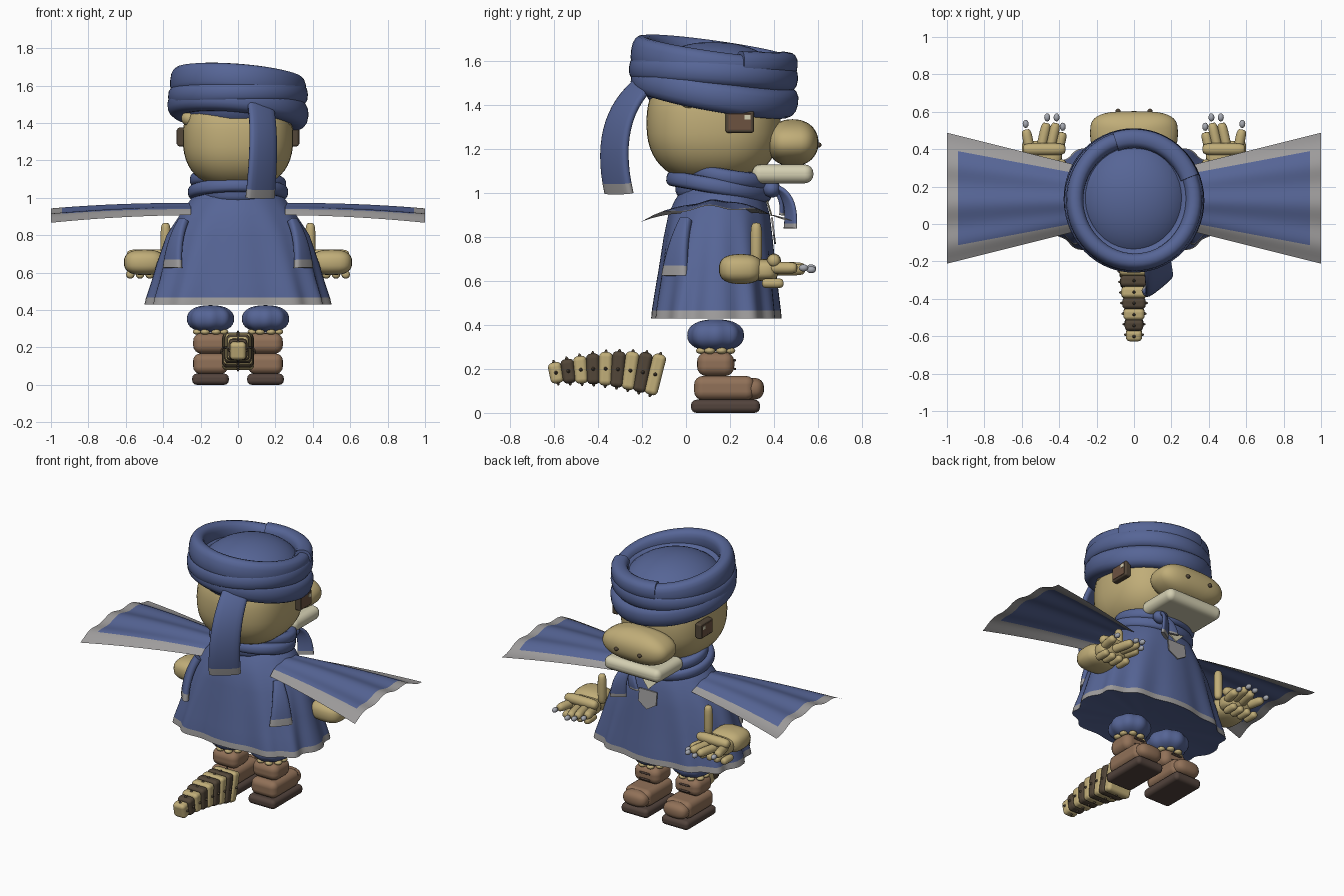
import bpy, bmesh, math
from math import sin, cos, pi
from mathutils import Vector, Matrix, Euler

cube = bpy.data.objects.get("Cube")
if cube:
    bpy.data.objects.remove(cube, do_unlink=True)


def material(name, *rgb):
    lin = [((c / 255 + 0.055) / 1.055) ** 2.4 for c in rgb] + [1]
    m = bpy.data.materials.new(name)
    m.use_nodes = True
    m.diffuse_color = lin
    m.node_tree.nodes["Principled BSDF"].inputs["Base Color"].default_value = lin
    return m


BLUE = material("blue cloth", 86, 101, 150)
TAN = material("tan skin", 192, 173, 120)
BROWN = material("brown leather", 145, 113, 88)
SOLE = material("dark sole", 82, 67, 60)
GREY = material("grey trim", 158, 156, 156)
CREAM = material("cream jaw", 212, 207, 178)
STRIPE = material("dark stripe", 82, 70, 56)
EYE = material("eye brown", 108, 82, 64)
METAL = material("claw metal", 165, 168, 176)


def finish(name, bm, mats, angle=50):
    bmesh.ops.recalc_face_normals(bm, faces=bm.faces)
    me = bpy.data.meshes.new(name)
    bm.to_mesh(me)
    bm.free()
    ob = bpy.data.objects.new(name, me)
    bpy.context.collection.objects.link(ob)
    for m in mats:
        me.materials.append(m)
    bpy.ops.object.select_all(action='DESELECT')
    ob.select_set(True)
    bpy.context.view_layer.objects.active = ob
    bpy.ops.object.shade_smooth_by_angle(angle=math.radians(angle))
    return ob


def surface(name, f, nu, nv, mats, wrap=True, cap=False, rule=None):
    """Grid of f(u, v); v closes on itself when wrap is set."""
    bm = bmesh.new()
    cols = nv if wrap else nv + 1
    rows = [[bm.verts.new(f(i / nu, j / nv)) for j in range(cols)] for i in range(nu + 1)]
    for i in range(nu):
        for j in range(nv):
            k = (j + 1) % cols
            face = bm.faces.new((rows[i][j], rows[i][k], rows[i + 1][k], rows[i + 1][j]))
            if rule:
                face.material_index = rule((i + 0.5) / nu, (j + 0.5) / nv)
    if cap:
        bm.faces.new(rows[0])
        bm.faces.new(rows[-1]).material_index = len(mats) - 1
    bmesh.ops.remove_doubles(bm, verts=bm.verts, dist=1e-5)
    return finish(name, bm, mats)


def spow(c, p):
    return math.copysign(abs(c) ** (2 / p), c)


def blob(name, loc, half, mat, p=2.0, pz=2.0, rot=None, flute=0, n=24):
    """Rounded solid, from ball to soft box."""
    rot = rot or Matrix.Identity(3)

    def f(u, v):
        a, b = 2 * pi * v, pi * (u - 0.5)
        r = spow(cos(b), pz) * (1 + flute * cos(8 * a)) if 0 < u < 1 else 0
        q = Vector((half[0] * r * spow(cos(a), p), half[1] * r * spow(sin(a), p), half[2] * spow(sin(b), pz)))
        return rot @ q + Vector(loc)
    return surface(name, f, n * 2 // 3, n * 2 if flute else n, [mat])


def rod(name, a, b, r, mat):
    a, b = Vector(a), Vector(b)
    rot = (b - a).to_track_quat('Z', 'Y').to_matrix()
    return blob(name, (a + b) / 2, (r, r, (b - a).length / 2 + r * 0.6), mat, pz=4, rot=rot, n=14)


def box(name, loc, half, mat, bevel, tilt=0):
    bm = bmesh.new()
    bmesh.ops.create_cube(bm, size=2, matrix=Matrix.Diagonal((*half, 1)))
    ob = finish(name, bm, [mat])
    ob.location, ob.rotation_euler = loc, (tilt, 0, 0)
    mod = ob.modifiers.new("soft edges", 'BEVEL')
    mod.width, mod.segments, mod.harden_normals = bevel, 4, True
    return ob


def band(name, loc, rx, ry, tr, tz, tilt, a0=0.0, a1=1.0):
    """Cloth ring, whole or part, tilted about x and y."""
    rot = Euler((math.radians(tilt[0]), math.radians(tilt[1]), 0)).to_matrix()

    def f(u, v):
        a, b = 2 * pi * (a0 + (a1 - a0) * u), 2 * pi * v
        k = tr * spow(cos(b), 2.5)
        return rot @ Vector(((rx + k) * cos(a), (ry + k) * sin(a), tz * spow(sin(b), 2.5))) + Vector(loc)
    return surface(name, f, 56, 16, [BLUE], cap=a1 - a0 < 1)


def strip(name, p0, p1, p2, across, w0, w1, thick, trim=0.925):
    """Hanging cloth strip along a curve with a grey end."""
    p0, p1, p2, w = Vector(p0), Vector(p1), Vector(p2), Vector(across).normalized()

    def f(u, v):
        c = p0 * (1 - u) ** 2 + p1 * 2 * u * (1 - u) + p2 * u * u
        d = (p1 - p0) * (1 - u) + (p2 - p1) * u
        nrm = d.cross(w).normalized()
        return c + w * (w0 + (w1 - w0) * u) * spow(cos(2 * pi * v), 3) + nrm * thick * spow(sin(2 * pi * v), 3)
    return surface(name, f, 14, 16, [BLUE, GREY], cap=True, rule=lambda u, v: int(u > trim))


def plate(name, pts, y, slope, mat):
    """Thin plate leaning back with height; y is its place at z = 0.9."""
    bm = bmesh.new()
    face = bm.faces.new([bm.verts.new((x, y - slope * (z - .9), z)) for x, z in pts])
    new = bmesh.ops.extrude_face_region(bm, geom=[face])["geom"]
    bmesh.ops.translate(bm, vec=(0, .008, 0), verts=[g for g in new if isinstance(g, bmesh.types.BMVert)])
    return finish(name, bm, [mat], 20)


# Robe: pleated bell with grey hem and a closed underside (z, rx, ry, centre y)
LEVELS = [(1.05, .17, .15, .15), (1.01, .24, .185, .16), (.96, .275, .21, .155), (.9, .315, .23, .15),
          (.8, .378, .245, .145), (.65, .425, .262, .14), (.55, .452, .275, .137), (.467, .477, .285, .135),
          (.43, .485, .288, .135), (.437, .44, .255, .135), (.445, .002, .002, .135)]


def robe(u, v):
    z, rx, ry, cy = LEVELS[round(u * 10)]
    a, t = 2 * pi * v, min(1, max(0, (1.0 - z) / 0.55))
    k = 1 + 0.032 * t * cos(12 * a) + 0.012 * t * sin(5 * a)
    p = 2 + 0.7 * t
    return Vector((rx * k * spow(cos(a), p), cy + ry * k * spow(sin(a), p), z))


surface("robe", robe, 10, 120, [BLUE, GREY], rule=lambda u, v: int(0.7 < u < 0.8))
plate("chest_patch", [(-.065, .89), (.065, .89), (.065, .81), (0, .77), (-.065, .81)], .386, .12, GREY)
plate("collar_opening", [(-.09, .985), (.09, .985), (0, .897)], .385, .3, CREAM)

# Head
blob("head", (0, .125, 1.32), (.295, .305, .275), TAN, 2.5, 2.4, n=40)
blob("snout", (0, .485, 1.23), (.235, .118, .107), TAN, 3.2, 2.15, n=36)
box("lower_jaw", (0, .44, 1.088), (.205, .14, .043), CREAM, .04)

# Headwrap
blob("wrap_crown", (0, .125, 1.5), (.3, .32, .19), BLUE, n=36)
band("wrap_lower", (0, .13, 1.472), .312, .32, .066, .07, (-10, 5.5))
band("wrap_middle", (0, .125, 1.545), .304, .316, .07, .065, (-4, -1))
band("wrap_top", (0, .125, 1.598), .318, .333, .046, .073, (-8, 4.5))
band("wrap_fold", (0, .125, 1.602), .32, .332, .052, .058, (-3, 1), a0=.06, a1=.3)
strip("wrap_tail", (.12, -.19, 1.5), (.15, -.38, 1.33), (.118, -.305, 1.0), (.16, .13, 0), .085, .096, .022)

# Scarf
blob("neck", (0, .15, 1.05), (.21, .2, .09), BLUE, pz=4)
band("scarf_lower", (0, .15, 1.03), .235, .21, .033, .035, (-10, 0))
band("scarf_upper", (0, .19, 1.085), .225, .18, .033, .035, (-9, 3))
blob("scarf_knot", (.12, .39, 1.02), (.05, .04, .04), BLUE)
strip("scarf_tail_long", (.12, .4, 1.03), (.15, .49, 1.0), (.16, .475, .84), (.8, .5, 0), .03, .05, .012)
strip("scarf_tail_short", (.11, .4, 1.02), (.09, .45, .98), (.07, .44, .9), (.9, -.2, 0), .025, .04, .012)

for side, s in (("left", 1), ("right", -1)):
    def at(x, y, z):
        return (s * x, y, z)

    # Face
    blob(side + "_brow", at(.258, .02, 1.425), (.045, .05, .042), TAN)
    box(side + "_eye_frame", at(.303, .245, 1.325), (.022, .065, .05), STRIPE, .012)
    box(side + "_eye", at(.324, .245, 1.325), (.004, .052, .038), EYE, .003)
    box(side + "_eye_glint", at(.327, .28, 1.346), (.003, .014, .011), CREAM, .001)
    blob(side + "_nostril", at(.085, .603, 1.22), (.014, .014, .012), STRIPE, n=12)

    # Winged cape with grey border
    def wing(u, v):
        x, e = .25 + .75 * u, 2 * v - 1
        half = .19 + .25 * (x - .36)
        z = .97 - .035 * u * u - .06 * e * e + .009 * (.3 + .7 * u) * cos(10 * e + 1)
        return Vector(at(x, .138 + half * e, z))
    surface(side + "_cape_wing", wing, 13, 40, [BLUE, GREY], wrap=False,
            rule=lambda u, v: int(u > 12 / 13 or abs(2 * v - 1) > .75))

    # Empty sleeve with cuff
    strip(side + "_sleeve_flap", at(.29, .0, .88), at(.345, -.04, .78), at(.35, -.052, .625),
          at(.09, .11, 0), .03, .072, .022, trim=.86)

    # Arm and hand
    blob(side + "_forearm", at(.5, .25, .655), (.11, .1, .068), TAN, 3, 2.6)
    blob(side + "_palm", at(.485, .36, .65), (.1, .06, .05), TAN, 3, 3)
    rod(side + "_knuckles", at(.385, .4, .693), at(.575, .4, .693), .033, TAN)
    rod(side + "_thumb", at(.387, .32, .69), at(.387, .32, .85), .027, TAN)
    for i, (x0, x1, y1) in enumerate(((.405, .385, .505), (.45, .42, .555), (.5, .47, .555), (.555, .575, .52))):
        z = .652 + .008 * (i % 2)
        rod(f"{side}_finger_{i}", at(x0, .39, z), at(x1, y1 - .03, z), .027, TAN)
        blob(f"{side}_claw_{i}", at(x1 + (x1 - x0) * .2, y1 + .015, z), (.016, .022, .016), METAL, n=12)
        rod(f"{side}_curled_finger_{i}", at(.42 + .052 * i, .36, .59), at(.42 + .052 * i, .43, .59), .023, TAN)

    # Leg and boot
    blob(side + "_trouser", at(.147, .135, .353), (.122, .125, .073), BLUE, 2.1, 2.3, flute=.035)
    box(side + "_sole", at(.147, .18, .03), (.098, .157, .03), SOLE, .025)
    box(side + "_boot_foot", at(.147, .175, .113), (.093, .138, .055), BROWN, .04)
    blob(side + "_boot_toe", at(.147, .30, .11), (.085, .055, .05), BROWN, 3, 2.5)
    box(side + "_boot_ankle", at(.147, .135, .222), (.093, .085, .055), BROWN, .045)
    for i in range(2):
        z = .2 + .04 * i
        rod(f"{side}_lace_{i}", at(.11, .222, z), at(.18, .222, z), .006, SOLE)
    for i in range(8):
        a = pi * i / 4 + pi / 8
        blob(f"{side}_boot_tuft_{i}", at(.147 + .076 * cos(a), .135 + .07 * sin(a), .283), (.025, .025, .015), TAN, n=12)

# Tail: striped segments with small spikes
spikes = bmesh.new()
for i in range(9):
    t = i / 8
    size, tilt = .095 - .047 * t ** 1.3, -.25 + .45 * t
    loc = Vector((0, -.14 - .0565 * i, .175 + .022 * sin(pi * t) + .008 * t))
    box(f"tail_segment_{i}", loc, (size * .9, .031, size), STRIPE if i % 2 else TAN, .022, tilt)
    for k in range(4):
        m = Matrix.Translation(loc) @ Matrix.Rotation(tilt, 4, 'X') @ Matrix.Rotation(pi / 2 * k, 4, 'Y')
        reach = size * (.9 if k % 2 else 1)
        bmesh.ops.create_cone(spikes, segments=8, radius1=.01, radius2=.003, depth=.014, cap_ends=True,
                              matrix=m @ Matrix.Translation((0, 0, reach + .004)))
finish("tail_spikes", spikes, [STRIPE])
